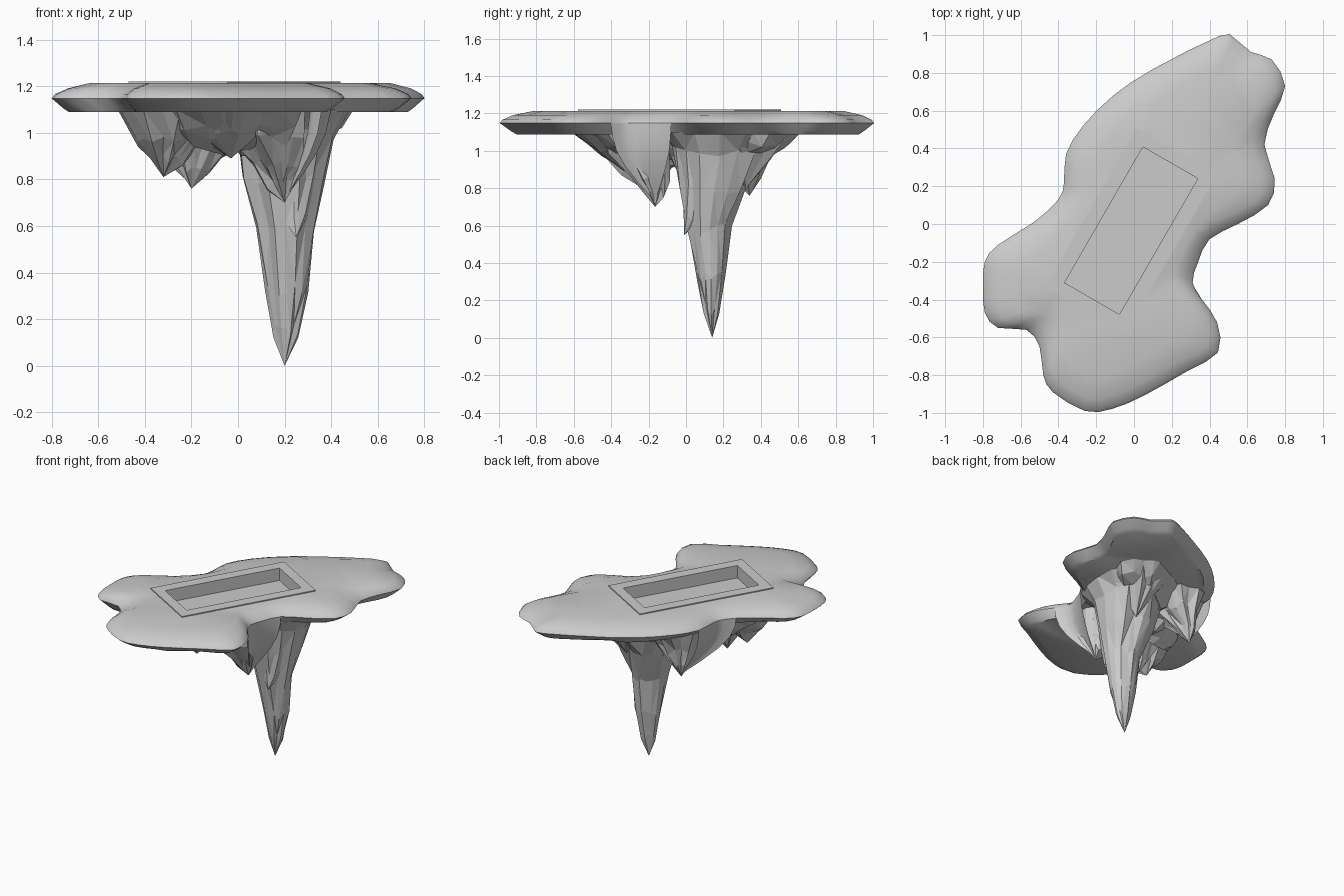
import bpy, bmesh, math, random
from mathutils import Vector as V

if "Cube" in bpy.data.objects:
    bpy.data.objects.remove(bpy.data.objects["Cube"])

random.seed(4)
C = V((-0.015, -0.035))            # pool centre
U = V((0.5, 0.866))                # pool long direction
W = V((0.866, -0.5))               # pool short direction

# Island outline, clockwise from the far end
OUTLINE = [(.45, .995), (.53, .985), (.62, .91), (.73, .87), (.8, .73), (.74, .58), (.69, .42),
           (.745, .24), (.71, .1), (.55, 0), (.40, -.08), (.34, -.2), (.31, -.31), (.36, -.4),
           (.44, -.52), (.445, -.68), (.28, -.78), (.05, -.91), (-.12, -.98), (-.26, -.99),
           (-.43, -.89), (-.48, -.8), (-.5, -.65), (-.57, -.56), (-.72, -.55), (-.79, -.47),
           (-.8, -.33), (-.79, -.2), (-.72, -.11), (-.53, .01), (-.4, .13), (-.37, .22),
           (-.36, .37), (-.27, .52), (-.11, .68), (.1, .82)]


def smooth_loop(pts, steps=2):
    p = [V(q) for q in pts]
    n, out = len(p), []
    for i in range(n):
        a, b, c, d = p[i - 1], p[i], p[(i + 1) % n], p[(i + 2) % n]
        for s in range(steps):
            t = s / steps
            out.append(.5 * (2 * b + (c - a) * t + (2 * a - 5 * b + 4 * c - d) * t * t
                             + (3 * b - a - 3 * c + d) * t ** 3))
    return out


def inset(p, amount, share):
    """Move a point towards the pool axis, less where the bays come close to the pool."""
    r = p - C
    room = max(abs(r.dot(U)) - .485, abs(r.dot(W)) - .245)
    q = C + U * max(-.35, min(.35, r.dot(U)))
    return p + (q - p).normalized() * min(amount, max(0, share * room))


def rect(length, width):
    return [C + U * a * length / 2 + W * b * width / 2
            for a, b in ((1, -1), (1, 1), (-1, 1), (-1, -1))]


def ring(bm, pts, z):
    return [bm.verts.new((p[0], p[1], z)) for p in pts]


def bridge(bm, a, b, closed=True):
    n = len(a)
    for i in range(n if closed else n - 1):
        bm.faces.new((a[i], a[(i + 1) % n], b[(i + 1) % n], b[i]))


def finish(bm, name, smooth=False):
    bmesh.ops.recalc_face_normals(bm, faces=bm.faces)
    me = bpy.data.meshes.new(name)
    bm.to_mesh(me)
    bm.free()
    ob = bpy.data.objects.new(name, me)
    bpy.context.collection.objects.link(ob)
    if smooth:
        bpy.ops.object.select_all(action='DESELECT')
        bpy.context.view_layer.objects.active = ob
        ob.select_set(True)
        bpy.ops.object.shade_smooth_by_angle(angle=math.radians(35))


outline = smooth_loop(OUTLINE)

# Island plate: rounded rim, flat top with a sunken pool basin
bm = bmesh.new()
loops = [ring(bm, [inset(p, d, s) for p in outline], z) for d, s, z in
         ((.09, .3, 1.088), (.06, .2, 1.105), (0, 0, 1.148), (.015, .1, 1.166),
          (.07, .35, 1.19), (.18, .65, 1.213))]
for a, b in zip(loops, loops[1:]):
    bridge(bm, a, b)
bm.faces.new(loops[0])
basin_top = ring(bm, rect(.83, .335), 1.213)
edges = [bm.edges.get((l[i - 1], l[i])) or bm.edges.new((l[i - 1], l[i]))
         for l in (loops[-1], basin_top) for i in range(len(l))]
bmesh.ops.triangle_fill(bm, edges=edges, use_beauty=True, use_dissolve=False)
basin_floor = ring(bm, rect(.83, .335), 1.13)
bridge(bm, basin_top, basin_floor)
bm.faces.new(basin_floor)
finish(bm, "island_plate", True)

# Pool coping: thin raised frame
bm = bmesh.new()
f = [ring(bm, rect(l, w), z) for l, w, z in
     ((.97, .49, 1.208), (.97, .49, 1.22), (.83, .335, 1.22), (.83, .335, 1.208))]
for i in range(4):
    bridge(bm, f[i], f[(i + 1) % 4])
finish(bm, "pool_coping")


def bay_wall(name, pts, tip):
    """Smooth rock face flowing from the rim of a bay down to a hanging tip."""
    bm = bmesh.new()
    tip, rows = V(tip), []
    for fall, pull in ((0, 0), (.15, .02), (.35, .12), (.55, .33), (.75, .62), (.92, .9)):
        z = 1.148 + (tip.z - 1.148) * fall
        rows.append(ring(bm, [p.lerp(tip.xy, pull) for p in pts], z))
    for a, b in zip(rows, rows[1:]):
        bridge(bm, a, b, False)
    end = bm.verts.new(tip)
    for a, b in zip(rows[-1], rows[-1][1:]):
        bm.faces.new((a, b, end))
    finish(bm, name, True)


bay_wall("right_bay_wall", [p for p in outline if p.x > 0 and -.42 < p.y < -.05], (.21, -.165, .72))
bay_wall("left_bay_wall", [p for p in outline if -.5 < p.x < -.25 and .05 < p.y < .42],
         (-.2, .34, .77))

# Underside bulk: shrunken outline with a jagged lower surface
bm = bmesh.new()
bulk = []
for k, z, j in ((.62, 1.1, 0), (.54, 1.03, .02), (.43, .965, .035), (.25, .93, .04)):
    r = ring(bm, [p * k * (1 + random.uniform(-j, j) * 2) for p in outline[::2]], z)
    for v in r:
        v.co.z += random.uniform(-j, j)
    if bulk:
        bridge(bm, bulk[-1], r)
    bulk.append(r)
tip = bm.verts.new((0, 0, .93))
for i in range(len(bulk[-1])):
    bm.faces.new((bulk[-1][i - 1], bulk[-1][i], tip))
bm.faces.new(bulk[0])
bmesh.ops.triangulate(bm, faces=bm.faces)
finish(bm, "rock_underside")


def crag(name, rings, tip, n=18, rough=.14):
    """Hanging rock: elliptical rings (x, y, z, rx, ry) with vertical ridges, ending in a tip."""
    bm = bmesh.new()
    ridge = [1 + random.uniform(-rough, rough) for _ in range(n)]
    prev = None
    for lvl, (x, y, z, rx, ry) in enumerate(rings):
        cur = []
        for i in range(n):
            a = math.tau * i / n
            k = ridge[i] * (1 + random.uniform(-.05, .05))
            dz = random.uniform(-.03, .03) if lvl else 0
            cur.append(bm.verts.new((x + rx * k * math.cos(a), y + ry * k * math.sin(a), z + dz)))
        if prev:
            bridge(bm, prev, cur)
        else:
            bm.faces.new(cur)
        prev = cur
    end = bm.verts.new(tip)
    for i in range(n):
        bm.faces.new((prev[i - 1], prev[i], end))
    bmesh.ops.triangulate(bm, faces=bm.faces)
    finish(bm, name)


# Long main spike and its shoulder ridge
crag("main_spike", [(.20, .18, 1.1, .27, .34), (.2, .18, 1.0, .2, .25), (.195, .15, .8, .165, .18),
                    (.205, .125, .58, .115, .115), (.21, .135, .33, .085, .075),
                    (.205, .135, .15, .05, .042)], (.2, .14, 0), 16, .1)
crag("spike_shoulder", [(.24, .07, 1.1, .14, .14), (.24, .06, .8, .09, .085),
                        (.24, .03, .64, .05, .045)], (.25, -.01, .55), 12)
# Shorter hanging rocks
crag("bay_rock", [(.10, -.24, 1.1, .19, .18), (.12, -.24, 1.0, .16, .15),
                  (.17, -.19, .86, .10, .10), (.185, -.17, .78, .055, .06)], (.2, -.165, .70))
crag("left_rock", [(-.29, -.27, 1.1, .22, .24), (-.30, -.27, .97, .13, .15),
                   (-.31, -.26, .88, .07, .08)], (-.32, -.25, .81))
crag("middle_rock", [(-.15, -.18, 1.1, .24, .22), (-.17, -.18, .95, .13, .12),
                     (-.19, -.19, .85, .065, .065)], (-.2, -.19, .76))
crag("back_left_rock", [(-.11, .27, 1.1, .19, .23), (-.14, .29, .97, .12, .14),
                        (-.18, .33, .86, .055, .065)], (-.2, .34, .76))
crag("back_right_rock", [(.27, .36, 1.1, .2, .22), (.26, .34, .97, .1, .12)], (.25, .32, .80))
crag("front_rock", [(-.06, -.42, 1.1, .2, .17), (-.05, -.38, .99, .12, .1)], (-.03, -.33, .89))
